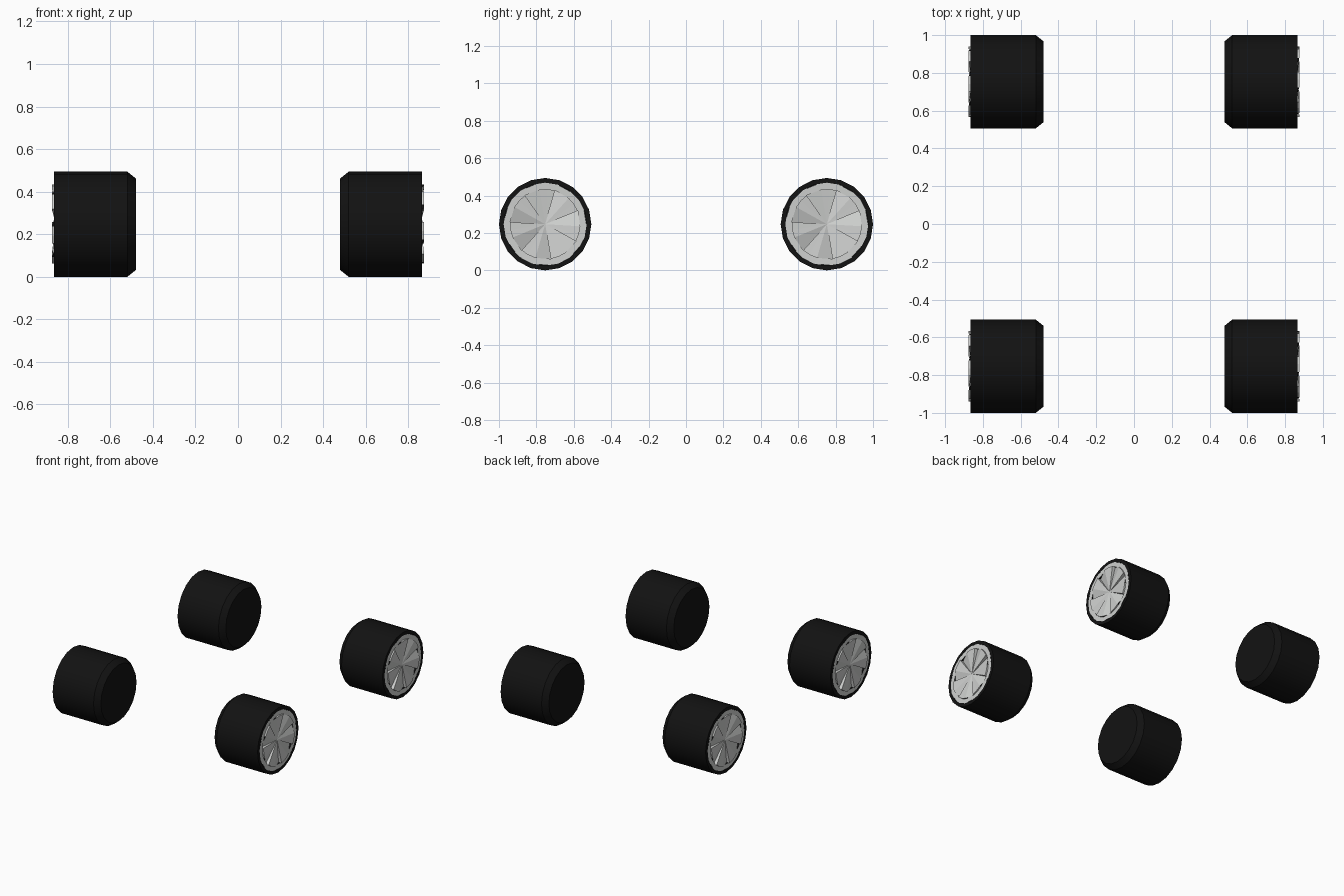
import bpy, bmesh, math
from mathutils import Matrix

if "Cube" in bpy.data.objects:
    bpy.data.objects.remove(bpy.data.objects["Cube"])

R, SIDES, CY = 0.247, 20, 0.753
SPOKES = 7


def material(name, rgb):
    m = bpy.data.materials.new(name)
    m.diffuse_color = (*rgb, 1)
    m.use_nodes = True
    m.node_tree.nodes["Principled BSDF"].inputs["Base Color"].default_value = m.diffuse_color
    return m


rubber = material("black rubber", (0.006, 0.006, 0.006))
metal = material("light grey metal", (0.62, 0.63, 0.62))


def finish(name, bm, mats, matrix):
    bm.transform(matrix)
    me = bpy.data.meshes.new(name)
    bm.to_mesh(me)
    bm.free()
    for m in mats:
        me.materials.append(m)
    ob = bpy.data.objects.new(name, me)
    bpy.context.collection.objects.link(ob)
    return ob


def polar(x, r, deg):
    a = math.radians(deg)
    return (x, r * math.cos(a), r * math.sin(a))


# tyre: lathed profile with a bevelled inner shoulder and a recess for the rim
def tyre(name, matrix):
    bm = bmesh.new()
    profile = [(0.48, 0.215), (0.52, R), (0.865, R), (0.865, 0.222), (0.83, 0.222)]
    rings = [[bm.verts.new(polar(x, r, 360 * i / SIDES)) for i in range(SIDES)]
             for x, r in profile]
    for a, b in zip(rings, rings[1:]):
        for i in range(SIDES):
            j = (i + 1) % SIDES
            bm.faces.new((a[i], a[j], b[j], b[i]))
    bm.faces.new(rings[0])
    bm.faces.new(rings[-1])
    bmesh.ops.recalc_face_normals(bm, faces=bm.faces)
    ob = finish(name, bm, [rubber], matrix)
    bpy.ops.object.select_all(action='DESELECT')
    ob.select_set(True)
    bpy.context.view_layer.objects.active = ob
    bpy.ops.object.shade_smooth_by_angle(angle=math.radians(30))


# rim: raised wedge spokes, each followed by a sloping groove with a steep wall
def rim(name, matrix):
    bm = bmesh.new()
    step, start, r = 360 / SPOKES, 228, 0.188
    high, low, lip = 0.875, 0.848, 0.864
    pts = []
    for k in range(SPOKES):
        a = start + k * step
        pts += [(a, high), (a + step * 0.25, high), (a + step * 0.5, high), (a + step, low)]
    n = len(pts)
    hub = bm.verts.new((0.857, 0, 0))
    top = [bm.verts.new(polar(x, r, a)) for a, x in pts]
    edge = [bm.verts.new(polar(lip, r, a)) for a, x in pts]
    outer = [bm.verts.new(polar(lip + 0.001, 0.223, a)) for a, x in pts]
    for i in range(n):
        j = (i + 1) % n
        bm.faces.new((hub, top[i], top[j]))
        if i % 4 == 3:      # steep wall, both ends share one angle
            continue
        f = bm.faces.new((top[i], edge[i], edge[j], top[j]))
        f.material_index = 1 if i % 4 == 2 else 0
        bm.faces.new((edge[i], outer[i], outer[j], edge[j]))
    finish(name, bm, [metal, rubber], matrix)


# four wheels; the left pair is the right pair turned half round
for side, turn in (("right", 0), ("left", math.pi)):
    for end, y in (("front", -CY), ("back", CY)):
        m = Matrix.Translation((0, y, R)) @ Matrix.Rotation(turn, 4, 'Z')
        tyre(f"{end}_{side}_tyre", m)
        rim(f"{end}_{side}_rim", m)
